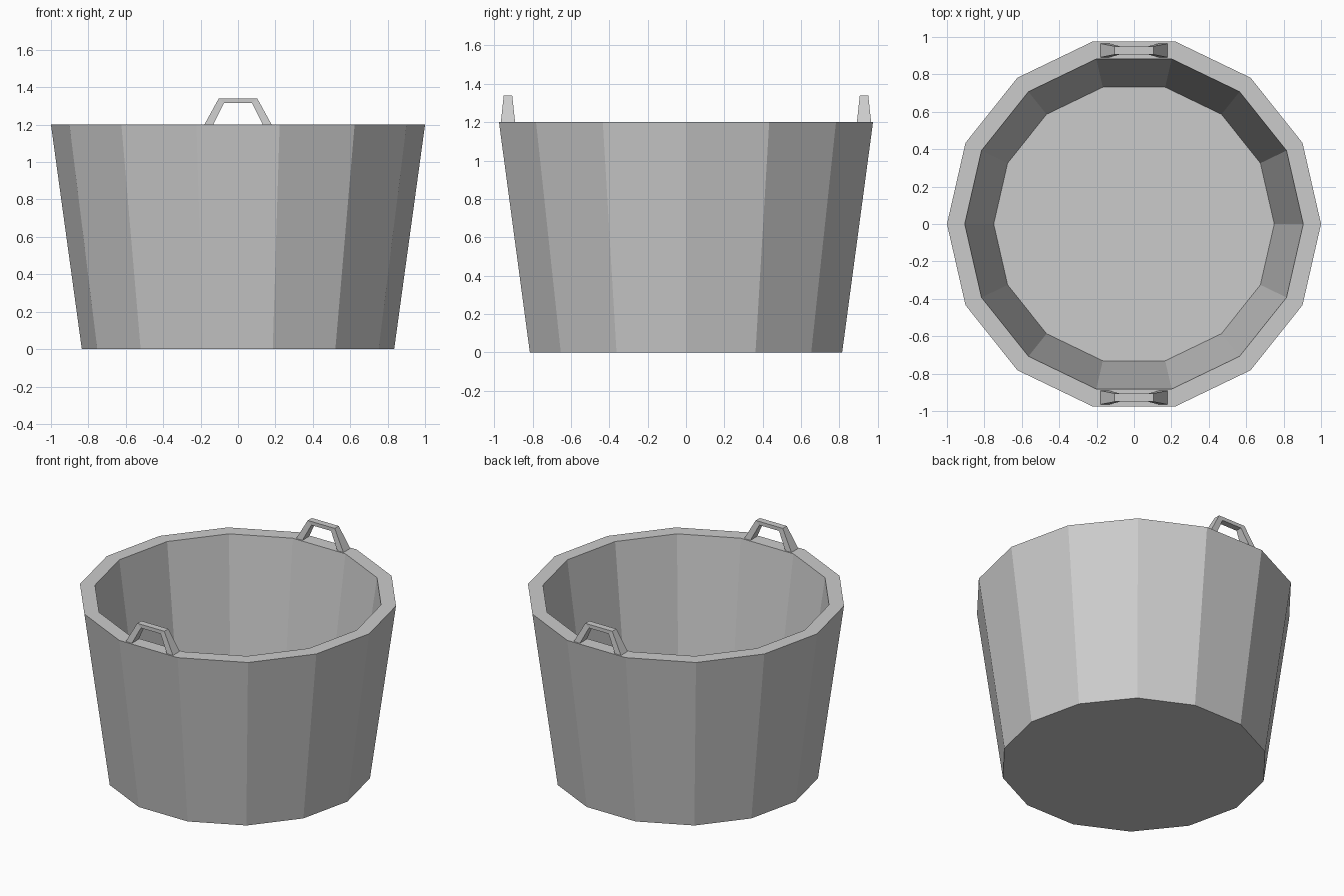
import bpy
import math

cube = bpy.data.objects.get("Cube")
if cube:
    bpy.data.objects.remove(cube, do_unlink=True)

SIDES = 14
HEIGHT = 1.2

grey = bpy.data.materials.new("light grey")
grey.use_nodes = True
grey.diffuse_color = (0.6, 0.6, 0.6, 1)
grey.node_tree.nodes["Principled BSDF"].inputs["Base Color"].default_value = (0.6, 0.6, 0.6, 1)


def add_object(name, verts, faces):
    mesh = bpy.data.meshes.new(name)
    mesh.from_pydata(verts, [], faces)
    mesh.materials.append(grey)
    mesh.update()
    obj = bpy.data.objects.new(name, mesh)
    bpy.context.collection.objects.link(obj)
    return obj


def bridge(a, b, n):
    """Quads joining two closed rings of n vertices starting at a and b."""
    return [(a + i, a + (i + 1) % n, b + (i + 1) % n, b + i) for i in range(n)]


# Tub: outer wall, flat rim, inner wall and raised floor
profile = [(0.835, 0), (1, HEIGHT), (0.905, HEIGHT), (0.75, 0.08)]
verts = [(r * math.cos(math.tau * i / SIDES), r * math.sin(math.tau * i / SIDES), z)
         for r, z in profile for i in range(SIDES)]
faces = [tuple(reversed(range(SIDES)))]
for k in range(len(profile) - 1):
    faces += bridge(k * SIDES, (k + 1) * SIDES, SIDES)
faces.append(tuple(range(3 * SIDES, 4 * SIDES)))
add_object("tub", verts, faces)

# Handles: angular arches whose section narrows toward the top
# Each station: outer (x, z), inner (x, z), half depth
right_leg = [((-0.18, HEIGHT), (-0.133, HEIGHT), 0.037),
             ((-0.103, 1.34), (-0.075, 1.315), 0.022)]
left_leg = [((-o[0], o[1]), (-i[0], i[1]), d) for o, i, d in reversed(right_leg)]
stations = right_leg + left_leg

for name, y in (("front_handle", -0.928), ("back_handle", 0.928)):
    verts = []
    for (ox, oz), (ix, iz), d in stations:
        verts += [(ox, y - d, oz), (ox, y + d, oz), (ix, y + d, iz), (ix, y - d, iz)]
    faces = [(0, 1, 2, 3), (15, 14, 13, 12)]
    for k in range(3):
        faces += [tuple(reversed(f)) for f in bridge(4 * k, 4 * k + 4, 4)]
    add_object(name, verts, faces)
